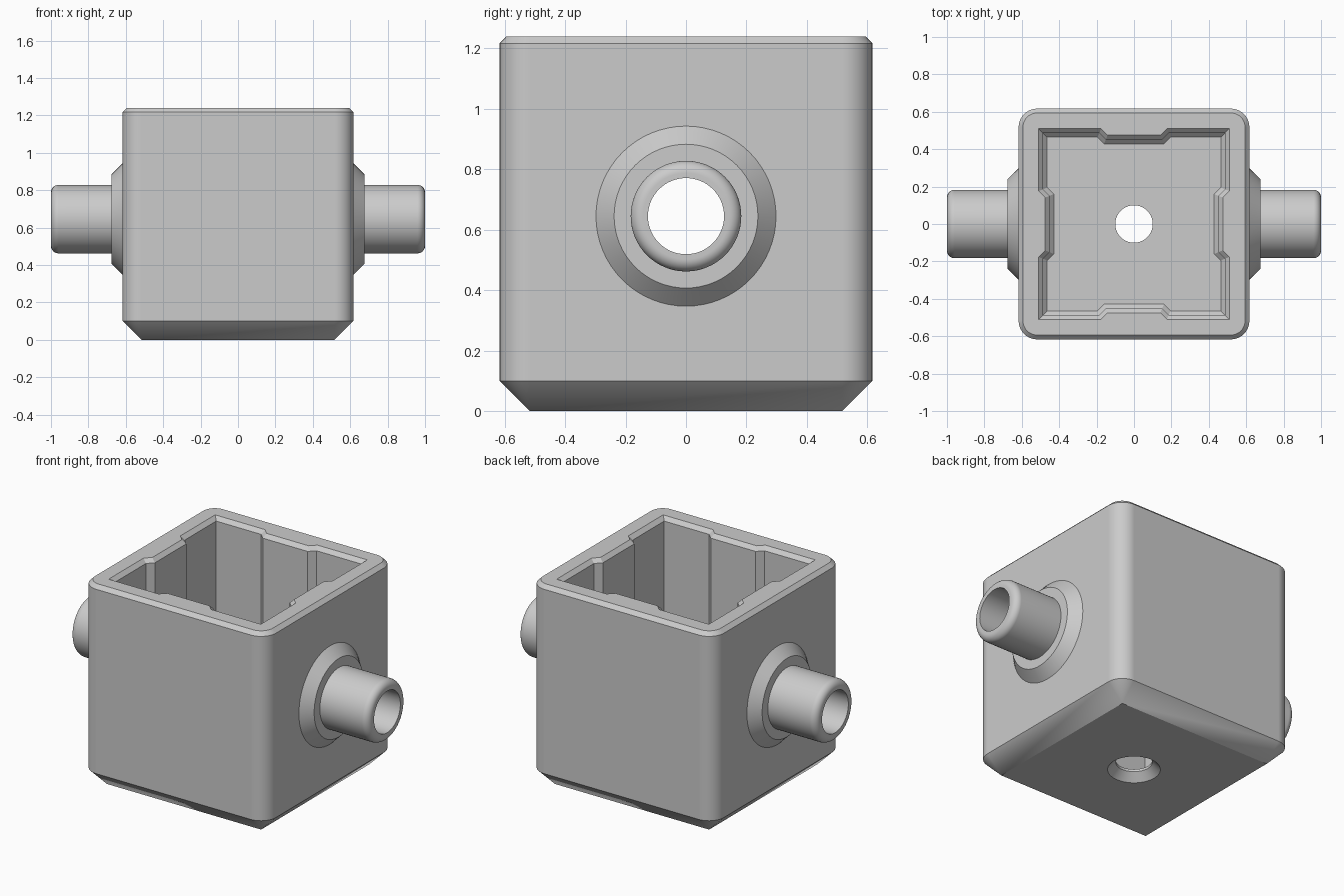
import bpy
import bmesh
import math
from mathutils import Vector

cube = bpy.data.objects.get("Cube")
if cube:
    bpy.data.objects.remove(cube, do_unlink=True)

grey = bpy.data.materials.new("plain grey")
grey.use_nodes = True
grey.diffuse_color = (0.6, 0.6, 0.6, 1)
grey.node_tree.nodes["Principled BSDF"].inputs["Base Color"].default_value = (0.6, 0.6, 0.6, 1)

HALF, HEIGHT, CORNER = 0.617, 1.24, 0.1
PIPE_Z, BORE = 0.645, 0.126
FLOOR, BEVEL = 0.06, 0.023
SEGMENTS = 64


def loft(name, rings, caps=True):
    """Skin a stack of equal-length point rings."""
    bm = bmesh.new()
    loops = [[bm.verts.new(p) for p in ring] for ring in rings]
    for a, b in zip(loops, loops[1:]):
        for i in range(len(a)):
            j = (i + 1) % len(a)
            bm.faces.new((a[i], a[j], b[j], b[i]))
    if caps:
        bm.faces.new(loops[0][::-1])
        bm.faces.new(loops[-1])
    bmesh.ops.remove_doubles(bm, verts=bm.verts, dist=0.0002)
    bmesh.ops.recalc_face_normals(bm, faces=bm.faces)
    mesh = bpy.data.meshes.new(name)
    bm.to_mesh(mesh)
    bm.free()
    mesh.materials.append(grey)
    obj = bpy.data.objects.new(name, mesh)
    bpy.context.collection.objects.link(obj)
    return obj


def rounded_square(z, half, radius, steps=10):
    ring = []
    for quarter in range(4):
        turn = quarter * math.pi / 2
        cx = math.copysign(half - radius, math.cos(turn + math.pi / 4))
        cy = math.copysign(half - radius, math.sin(turn + math.pi / 4))
        for k in range(steps + 1):
            a = turn + k / steps * math.pi / 2
            ring.append((cx + radius * math.cos(a), cy + radius * math.sin(a), z))
    return ring


def ribbed_square(z, inset):
    """Square outline with a shallow trapezoid rib in the middle of each side."""
    h, depth = 0.51 - inset, 0.035
    base = 0.176 + 0.41 * inset
    tip = base - depth
    side = [(h, -h), (h, -base), (h - depth, -tip), (h - depth, tip), (h, base)]
    ring = []
    for quarter in range(4):
        for x, y in side:
            for _ in range(quarter):
                x, y = -y, x
            ring.append((x, y, z))
    return ring


def circle(axis, along, radius):
    ring = []
    for i in range(SEGMENTS):
        a = 2 * math.pi * i / SEGMENTS
        u, v = radius * math.cos(a), radius * math.sin(a)
        ring.append(Vector((along, u, v + PIPE_Z)) if axis == "x" else Vector((u, v, along)))
    return ring


def cut(target, cutter):
    cutter.hide_render = True
    mod = target.modifiers.new("cut", "BOOLEAN")
    mod.operation, mod.solver, mod.object = "DIFFERENCE", "EXACT", cutter
    bpy.context.view_layer.objects.active = target
    bpy.ops.object.modifier_apply(modifier=mod.name)
    bpy.data.objects.remove(cutter, do_unlink=True)


def finish(obj):
    bpy.ops.object.select_all(action="DESELECT")
    obj.select_set(True)
    bpy.context.view_layer.objects.active = obj
    bpy.ops.object.shade_smooth_by_angle(angle=math.radians(30))
    mod = obj.modifiers.new("even shading", "WEIGHTED_NORMAL")
    mod.keep_sharp = True


# Box shell: rounded uprights, wide bottom chamfer, small top chamfer
box = loft("box_shell", [
    rounded_square(0, HALF - CORNER, 0),
    rounded_square(CORNER, HALF, CORNER),
    rounded_square(HEIGHT - BEVEL, HALF, CORNER),
    rounded_square(HEIGHT, HALF - BEVEL, CORNER - BEVEL),
])

# Open cavity with ribs, bevelled at the rim and at the floor
cut(box, loft("cavity_cutter", [
    ribbed_square(FLOOR, 2 * BEVEL),
    ribbed_square(FLOOR + BEVEL, BEVEL),
    ribbed_square(HEIGHT - BEVEL, BEVEL),
    ribbed_square(HEIGHT + BEVEL, -BEVEL),
]))

# Bore through both side walls
cut(box, loft("bore_cutter", [circle("x", -0.8, BORE), circle("x", 0.8, BORE)]))

# Countersunk drain hole in the floor
cut(box, loft("drain_cutter", [
    circle("z", -0.045, 0.19), circle("z", 0.045, 0.1), circle("z", 0.2, 0.1)]))
finish(box)

# Pipe stubs: sloped collar, straight tube, rounded lip, open bore
TUBE, LIP = 0.183, 0.04
profile = [(HALF, 0.298), (0.677, 0.238), (0.677, TUBE)]
for k in range(9):
    a = k / 8 * math.pi / 2
    profile.append((1 - LIP + LIP * math.sin(a), TUBE - LIP + LIP * math.cos(a)))
profile += [(1, BORE), (HALF, BORE)]

for name, sign in (("left_pipe", 1), ("right_pipe", -1)):
    pipe = loft(name, [circle("x", sign * x, r) for x, r in profile], caps=False)
    # Close the hidden back ring so the normals are consistent
    bm = bmesh.new()
    bm.from_mesh(pipe.data)
    edges = [e for e in bm.edges if e.is_boundary]
    back = bmesh.ops.bridge_loops(bm, edges=edges)["faces"]
    bmesh.ops.recalc_face_normals(bm, faces=bm.faces)
    bmesh.ops.delete(bm, geom=back, context="FACES_ONLY")
    bm.to_mesh(pipe.data)
    bm.free()
    finish(pipe)
